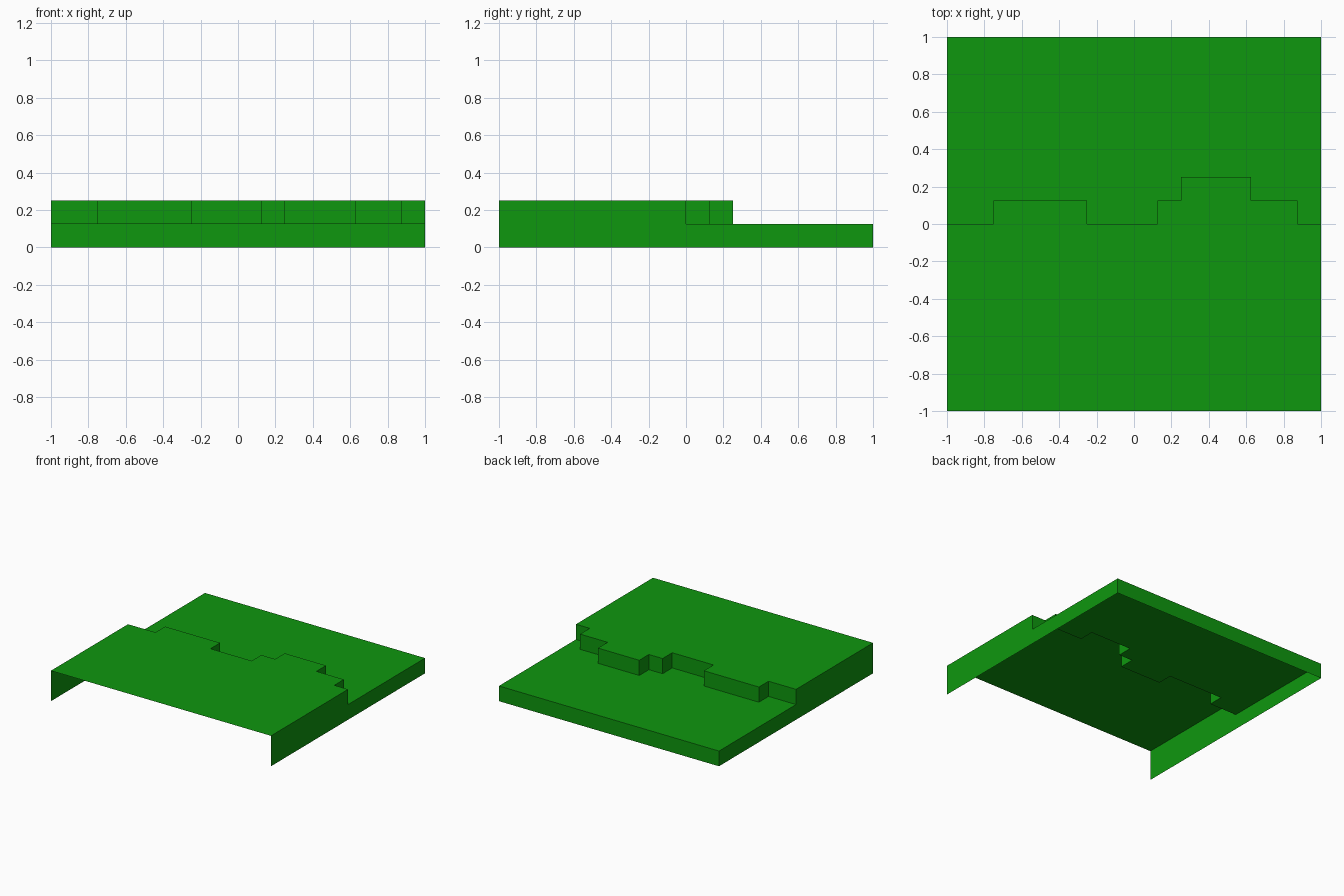
import bpy

if "Cube" in bpy.data.objects:
    bpy.data.objects.remove(bpy.data.objects["Cube"])

HIGH, LOW = 0.25, 0.125

# single grass green
green = bpy.data.materials.new("grass_green")
green.diffuse_color = (0.0045, 0.31, 0.0045, 1)
green.use_nodes = True
green.node_tree.nodes["Principled BSDF"].inputs["Base Color"].default_value = green.diffuse_color


def sheet(name, polys):
    """Make an object from a list of flat polygons (anticlockwise from outside)."""
    verts, faces, index = [], [], {}
    for poly in polys:
        face = []
        for p in poly:
            if p not in index:
                index[p] = len(verts)
                verts.append(p)
            face.append(index[p])
        faces.append(face)
    mesh = bpy.data.meshes.new(name)
    mesh.from_pydata(verts, [], faces)
    mesh.materials.append(green)
    mesh.update()
    obj = bpy.data.objects.new(name, mesh)
    bpy.context.collection.objects.link(obj)
    return obj


def wall(a, b, z0, z1):
    return [(*a, z0), (*b, z0), (*b, z1), (*a, z1)]


# stepped cliff line: (start x, y) of each run, left to right
runs = [(-1, 0), (-0.75, 0.125), (-0.25, 0), (0.125, 0.125),
        (0.25, 0.25), (0.625, 0.125), (0.875, 0)]
ends = [x for x, y in runs[1:]] + [1]
line = []
for (x, y), end in zip(runs, ends):
    line += [(x, y), (end, y)]

# upper terrace in front of the cliff, lower terrace behind it
sheet("upper_terrace", [[(-1, -1, HIGH), (1, -1, HIGH)]
                        + [(x, y, HIGH) for x, y in reversed(line)]])
sheet("lower_terrace", [[(x, y, LOW) for x, y in line]
                        + [(1, 1, LOW), (-1, 1, LOW)]])

# vertical cliff faces, facing the lower terrace
sheet("cliff", [wall(b, a, LOW, HIGH) for a, b in zip(line, line[1:])])

# skirts: front and underside stay open
for name, s in (("left_skirt", -1), ("right_skirt", 1)):
    polys = [wall((s, -1), (s, 0), 0, HIGH), wall((s, 0), (s, 1), 0, LOW)]
    if s < 0:
        polys = [p[::-1] for p in polys]
    sheet(name, polys)
sheet("back_skirt", [wall((1, 1), (-1, 1), 0, LOW)])
